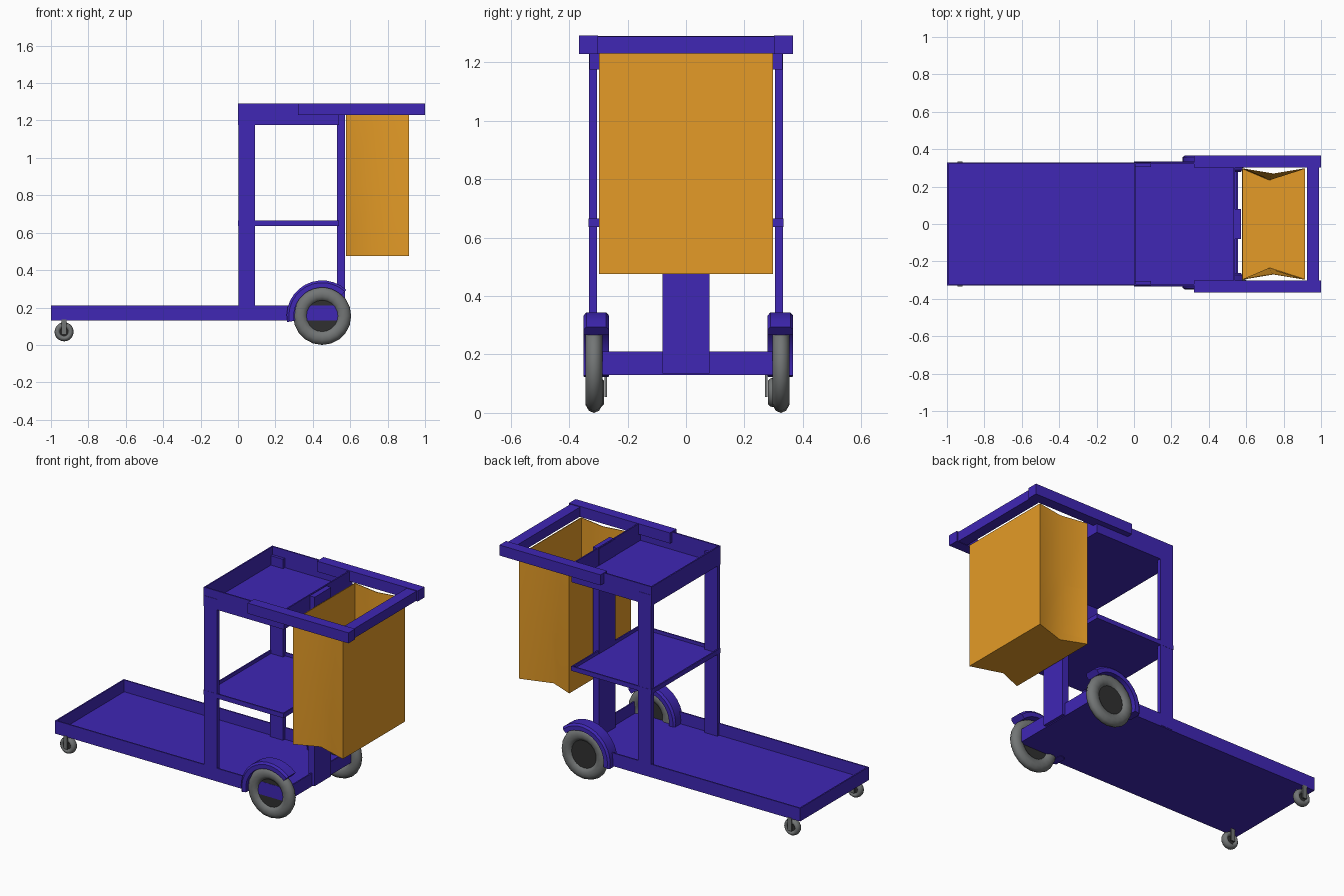
import bpy, bmesh, math

if "Cube" in bpy.data.objects:
    bpy.data.objects.remove(bpy.data.objects["Cube"])

def material(name, col):
    m = bpy.data.materials.new(name)
    m.diffuse_color = (*col, 1)
    m.use_nodes = True
    m.node_tree.nodes["Principled BSDF"].inputs["Base Color"].default_value = m.diffuse_color
    return m

PURPLE = material("purple_plastic", (0.05, 0.02, 0.46))
ORANGE = material("orange_fabric", (0.78, 0.33, 0.02))
DARK = material("dark_hub", (0.03, 0.03, 0.03))
GREY = material("grey_rubber", (0.17, 0.18, 0.18))

def make(name, verts, faces, mat, smooth=None):
    me = bpy.data.meshes.new(name)
    me.from_pydata(verts, [], faces)
    bm = bmesh.new()
    bm.from_mesh(me)
    bmesh.ops.recalc_face_normals(bm, faces=bm.faces)
    bm.to_mesh(me)
    bm.free()
    ob = bpy.data.objects.new(name, me)
    bpy.context.collection.objects.link(ob)
    me.materials.append(mat)
    if smooth:
        bpy.ops.object.select_all(action='DESELECT')
        bpy.context.view_layer.objects.active = ob
        ob.select_set(True)
        bpy.ops.object.shade_smooth_by_angle(angle=math.radians(smooth))
    return ob

def box(name, x0, x1, y0, y1, z0, z1, mat=PURPLE):
    v = [(x, y, z) for x in (x0, x1) for y in (y0, y1) for z in (z0, z1)]
    f = [(0, 1, 3, 2), (4, 6, 7, 5), (0, 4, 5, 1), (2, 3, 7, 6), (0, 2, 6, 4), (1, 5, 7, 3)]
    return make(name, v, f, mat)

def tray(name, x0, x1, y, z0, z1, t=0.008):
    # open-topped box with thin walls: outset base, inset rim, pushed-down floor
    def ring(d, z):
        return [(x0 + d, -y + d, z), (x1 - d, -y + d, z), (x1 - d, y - d, z), (x0 + d, y - d, z)]
    v = ring(0, z0) + ring(0, z1) + ring(t, z1) + ring(t, z0 + t)
    f = [(0, 1, 2, 3), (12, 13, 14, 15)]
    for k in range(3):
        f += [(4*k + i, 4*k + (i+1) % 4, 4*k + 4 + (i+1) % 4, 4*k + 4 + i) for i in range(4)]
    return make(name, v, f, PURPLE)

def sweep(name, profile, cx, cy, cz, mat, a0=0, a1=360, n=20, smooth=40):
    # revolve a closed (radius, y) profile about a y-parallel axis
    full = a1 - a0 == 360
    count = n if full else n + 1
    v, f, p = [], [], len(profile)
    for i in range(count):
        a = math.radians(a0 + (a1 - a0) * i / n)
        v += [(cx + r*math.cos(a), cy + y, cz + r*math.sin(a)) for r, y in profile]
    for i in range(n):
        j = (i + 1) % count
        f += [(i*p + k, i*p + (k+1) % p, j*p + (k+1) % p, j*p + k) for k in range(p)]
    if not full:
        f += [tuple(range(p)), tuple(range(n*p, n*p + p))]
    return make(name, v, f, mat, smooth)

def tyre(name, cx, cy, cz, r, r_in, half):
    m, h = (r + r_in) / 2, (r - r_in) / 2
    prof = [(m + h*math.cos(i*math.pi/5), half*math.sin(i*math.pi/5)) for i in range(10)]
    sweep(name, prof, cx, cy, cz, GREY, smooth=60)

def disc(name, cx, cy, cz, r, half, mat):
    n = 20
    v = [(cx + r*math.cos(2*math.pi*i/n), cy + s*half, cz + r*math.sin(2*math.pi*i/n))
         for s in (-1, 1) for i in range(n)]
    f = [tuple(range(n)), tuple(range(n, 2*n))]
    f += [(i, (i+1) % n, n + (i+1) % n, n + i) for i in range(n)]
    make(name, v, f, mat, 40)

# Three open trays
tray("base_deck", -1.0, 0.555, 0.33, 0.13, 0.21)
tray("middle_shelf", 0.0, 0.54, 0.333, 0.637, 0.665)
tray("top_tray", 0.0, 0.54, 0.33, 1.175, 1.29)

# Rear centre column
box("centre_column", 0.53, 0.572, -0.08, 0.08, 0.135, 1.285)

# Bag frame end bar
box("bag_frame_end", 0.925, 0.99, -0.31, 0.31, 1.23, 1.288)

for s, side in ((-1, "front"), (1, "back")):
    def span(a, b):
        return sorted((s*a, s*b))
    # Side posts and bag rails
    box(side + "_post", 0.003, 0.09, *span(0.305, 0.332), 0.135, 1.24)
    box(side + "_bag_rail", 0.32, 1.0, *span(0.302, 0.366), 1.228, 1.292)

    # Main wheels with hub and fender
    wy = -0.315 if s < 0 else 0.325
    tyre(side + "_tyre", 0.45, wy, 0.155, 0.155, 0.078, 0.03)
    disc(side + "_hub", 0.45, wy, 0.155, 0.09, 0.014, DARK)
    fy = -0.307 if s < 0 else 0.323
    sweep(side + "_fender", [(0.152, -0.044), (0.178, -0.044), (0.19, -0.034),
                             (0.19, 0.034), (0.178, 0.044), (0.152, 0.044)],
          0.45, fy, 0.155, PURPLE, 47, 190, 12, 35)

    # Small casters with fork
    tyre(side + "_caster_tyre", -0.93, s*0.302, 0.07, 0.051, 0.02, 0.022)
    disc(side + "_caster_hub", -0.93, s*0.302, 0.07, 0.022, 0.01, DARK)
    for k, off in enumerate((-0.027, 0.027)):
        box(f"{side}_caster_fork_{k}", -0.943, -0.917, s*0.302 + off - 0.004,
            s*0.302 + off + 0.004, 0.055, 0.135, GREY)

# Open hanging bag, pinched along its two sides
def bag_ring(z, pinch, d):
    x0, x1, y = 0.578 + d, 0.915 - d, 0.298 - d
    return [(x0, -y, z), (0.5*(x0 + x1) - 0.03*(1.23 - z), -y + pinch, z), (x1, -y, z),
            (x1, y, z), (0.5*(x0 + x1) - 0.03*(1.23 - z), y - pinch, z), (x0, y, z)]
rings = [(0.475, 0.06, 0), (0.85, 0.03, 0), (1.23, 0.028, 0),
         (1.23, 0.028, 0.004), (0.85, 0.03, 0.004), (0.479, 0.06, 0.004)]
bv = [p for r in rings for p in bag_ring(*r)]
bf = [tuple(range(6)), tuple(range(30, 36))]
for k in range(5):
    bf += [(6*k + i, 6*k + (i+1) % 6, 6*k + 6 + (i+1) % 6, 6*k + 6 + i) for i in range(6)]
make("waste_bag", bv, bf, ORANGE, 40)
